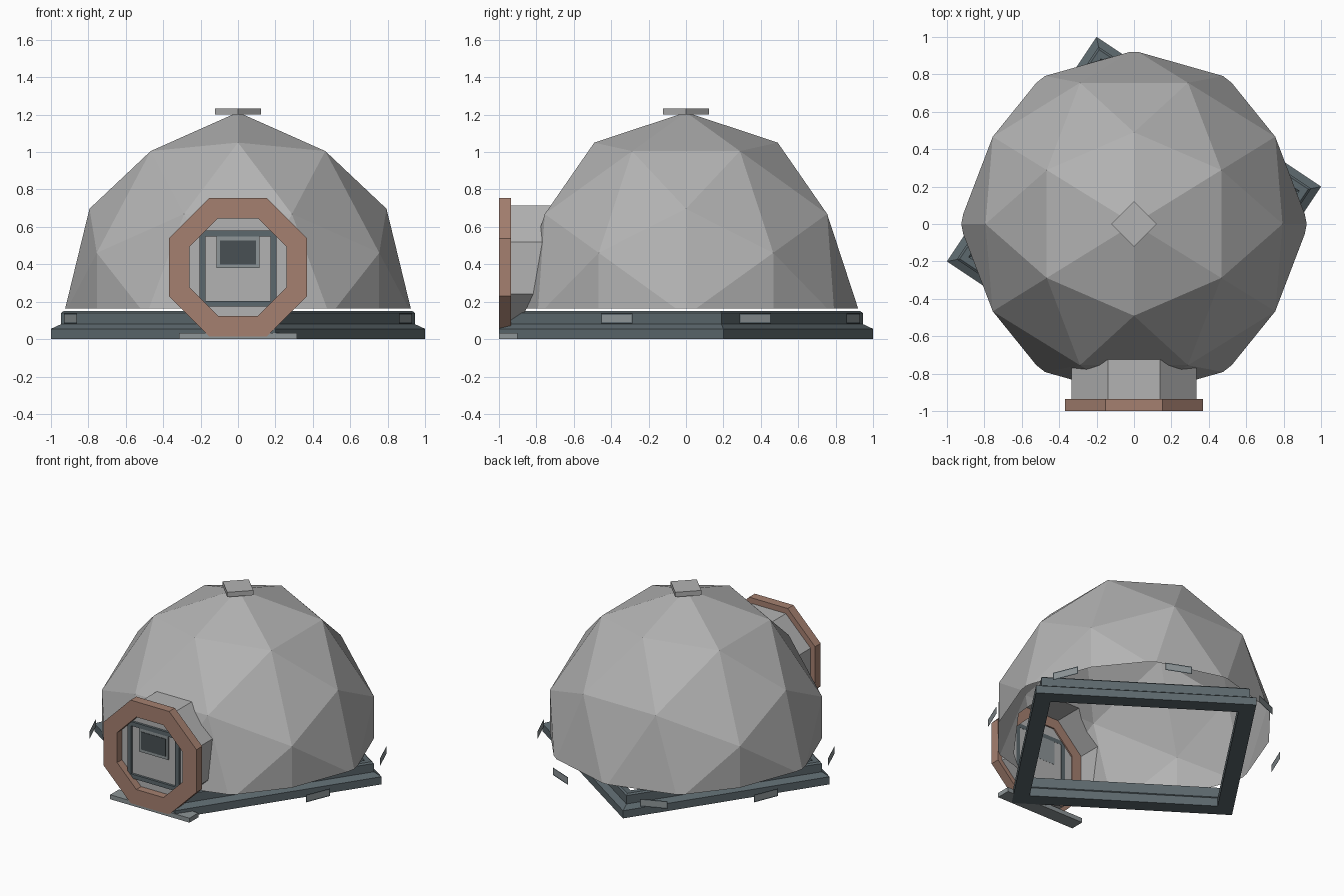
import bpy, bmesh
from math import sin, cos, pi, radians, atan2
from itertools import combinations, product
from mathutils import Vector

if "Cube" in bpy.data.objects:
    bpy.data.objects.remove(bpy.data.objects["Cube"], do_unlink=True)


def material(name, r, g, b):
    m = bpy.data.materials.new(name)
    m.use_nodes = True
    m.diffuse_color = (r, g, b, 1)
    bsdf = next(n for n in m.node_tree.nodes if n.type == 'BSDF_PRINCIPLED')
    bsdf.inputs["Base Color"].default_value = (r, g, b, 1)
    bsdf.inputs["Roughness"].default_value = 0.8
    return m


shell = material("pale grey shell", .45, .45, .45)
panel = material("panel grey", .27, .30, .31)
dark = material("dark slate", .107, .138, .153)
glass = material("dark glass", .065, .08, .087)
copper = material("dusty copper", .376, .216, .162)


def finish(name, bm, *mats):
    mesh = bpy.data.meshes.new(name)
    bm.to_mesh(mesh)
    bm.free()
    for m in mats:
        mesh.materials.append(m)
    ob = bpy.data.objects.new(name, mesh)
    bpy.context.collection.objects.link(ob)
    return ob


def box(name, x, y, z, mat):
    bm = bmesh.new()
    bmesh.ops.create_cube(bm, size=1)
    for v in bm.verts:
        v.co = [lo + (c + .5) * (hi - lo) for c, (lo, hi) in zip(v.co, (x, y, z))]
    return finish(name, bm, mat)


def upright(r, a, h):
    return Vector((r * cos(a), r * sin(a), h))


def facing_front(centre_z):
    return lambda r, a, h: Vector((r * cos(a), h, centre_z + r * sin(a)))


def sweep(name, profile, sides, phase, place, mat):
    """Closed (radius, height) profile swept round a polygon."""
    bm = bmesh.new()
    rows = [[bm.verts.new(place(r, phase + 2 * pi * k / sides, h)) for r, h in profile]
            for k in range(sides)]
    n = len(profile)
    for k in range(sides):
        a, b = rows[k], rows[(k + 1) % sides]
        for i in range(n):
            j = (i + 1) % n
            bm.faces.new((a[i], b[i], b[j], a[j]))
    bmesh.ops.recalc_face_normals(bm, faces=bm.faces)
    return finish(name, bm, mat)


OCT = 1 / cos(pi / 8)   # apothem to corner radius of an octagon

# Geodesic dome: icosahedron corners and edge midpoints pushed to a sphere
phi = (1 + 5 ** .5) / 2
corners = []
for s, t in product((-1, 1), repeat=2):
    corners += [Vector((0, s, t * phi)), Vector((s, t * phi, 0)), Vector((t * phi, 0, s))]
mids = [a + b for a, b in combinations(corners, 2) if (a - b).length < 2.1]
bm = bmesh.new()
for p in corners + mids:
    p = p.normalized()
    bm.verts.new((p.x * .933, p.y * .933, .125 + p.z * 1.088))
bmesh.ops.convex_hull(bm, input=bm.verts)
bmesh.ops.recalc_face_normals(bm, faces=bm.faces)
dome = finish("dome_shell", bm)

# Octagonal entrance tunnel joined to the dome
bm = bmesh.new()
place = facing_front(.38)
ends = [[bm.verts.new(place(.335 * OCT, pi / 8 + k * pi / 4, y)) for k in range(8)]
        for y in (-.945, -.5)]
bm.faces.new(ends[0])
bm.faces.new(ends[1])
for k in range(8):
    j = (k + 1) % 8
    bm.faces.new((ends[0][k], ends[0][j], ends[1][j], ends[1][k]))
bmesh.ops.recalc_face_normals(bm, faces=bm.faces)
tunnel = finish("tunnel_helper", bm)
tunnel.hide_render = True
mod = dome.modifiers.new("join tunnel", 'BOOLEAN')
mod.operation = 'UNION'
mod.solver = 'EXACT'
mod.object = tunnel
bpy.context.view_layer.objects.active = dome
bpy.ops.object.modifier_apply(modifier=mod.name)
bpy.data.objects.remove(tunnel, do_unlink=True)

# Open the dome underneath, keeping the tunnel walls; end wall in panel grey
bm = bmesh.new()
bm.from_mesh(dome.data)
bmesh.ops.bisect_plane(bm, geom=bm.verts[:] + bm.edges[:] + bm.faces[:],
                       plane_co=(0, 0, .165), plane_no=(0, 0, 1))
bm.normal_update()
low = []
for f in bm.faces:
    c = f.calc_center_median()
    end_wall = f.normal.y < -.99
    tunnel_wall = c.y < -.7 and abs(f.normal.y) < .01
    f.material_index = int(end_wall)
    if c.z < .165 and not (end_wall or tunnel_wall):
        low.append(f)
bmesh.ops.delete(bm, geom=low, context='FACES')
bm.to_mesh(dome.data)
bm.free()
dome.data.materials.clear()
dome.data.materials.append(shell)
dome.data.materials.append(panel)

# Cap plate at the top of the dome
bm = bmesh.new()
bmesh.ops.create_cone(bm, cap_ends=True, segments=4, radius1=.122, radius2=.122, depth=.034)
for v in bm.verts:
    v.co = upright(.122, round(atan2(v.co.y, v.co.x) / (pi / 2)) * pi / 2, v.co.z + 1.217)
finish("roof_cap", bm, shell)

# Square foundation frame, turned slightly
base_profile = [(1.02, 0), (1.02, .055), (.965, .08), (.965, .14), (.95, .15),
                (.90, .15), (.90, .08), (.87, .06), (.87, 0)]
sweep("foundation_frame", base_profile, 4, atan2(.2, 1), upright, dark)

# Octagonal door surround
ring = [(.37 * OCT, -1), (.37 * OCT, -.935), (.26 * OCT, -.935), (.26 * OCT, -1)]
sweep("door_surround", ring, 8, pi / 8, facing_front(.385), copper)

# Door: frame bars, window surround and pane
for side, s in (("left", 1), ("right", -1)):
    box(f"door_frame_{side}", sorted((s * .175, s * .205)), (-.962, -.944), (.175, .58), dark)
for name, z in (("bottom", (.175, .205)), ("top", (.55, .58))):
    box(f"door_frame_{name}", (-.175, .175), (-.962, -.944), z, dark)
box("window_surround", (-.115, .115), (-.958, -.944), (.38, .55), panel)
box("window_pane", (-.097, .097), (-.961, -.957), (.40, .527), glass)

# Doorstep
box("doorstep", (-.315, .315), (-1, -.9), (0, .032), panel)

# Thin vent plates round the rim, none beside the door
for i, deg in enumerate((-22.5, 22.5, 67.5, 112.5, 157.5, 202.5)):
    a = radians(deg)
    out, along = upright(.968, a, 0), Vector((-sin(a), cos(a), 0)) * .092
    bm = bmesh.new()
    quad = [out + along * s + Vector((0, 0, z))
            for s, z in ((-1, .083), (1, .083), (1, .137), (-1, .137))]
    face = bm.faces.new([bm.verts.new(p) for p in quad])
    bm.normal_update()
    bmesh.ops.inset_individual(bm, faces=[face], thickness=.011)
    face.material_index = 1
    finish(f"rim_vent_{i + 1}", bm, dark, panel)
